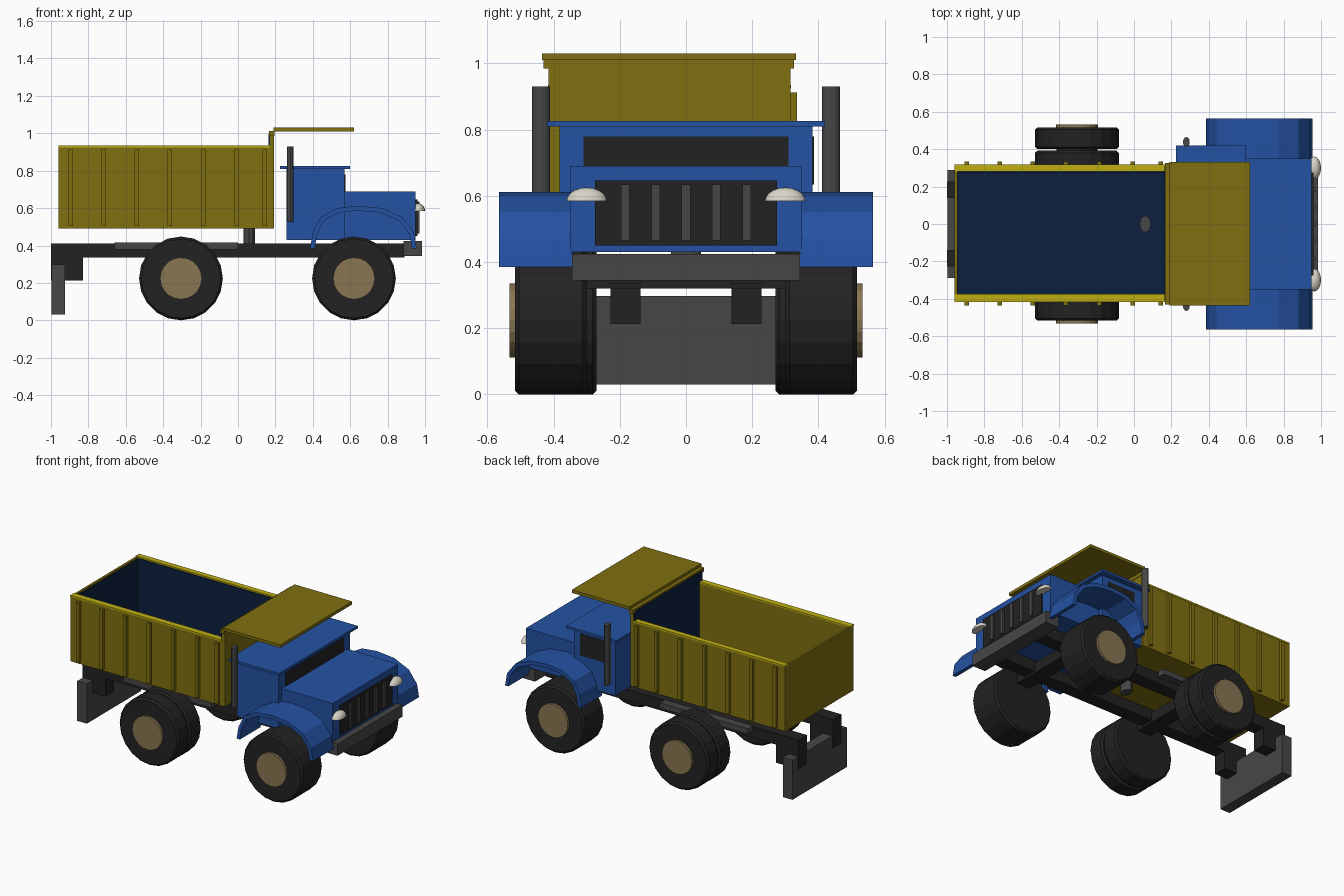
import bpy, bmesh, math
from mathutils import Matrix

if "Cube" in bpy.data.objects:
    bpy.data.objects.remove(bpy.data.objects["Cube"])


def material(name, rgb):
    m = bpy.data.materials.new(name)
    m.diffuse_color = (*rgb, 1)
    m.use_nodes = True
    m.node_tree.nodes["Principled BSDF"].inputs["Base Color"].default_value = m.diffuse_color
    return m


BLUE = material("cab blue", (.018, .085, .37))
YELLOW = material("bed yellow", (.215, .160, .005))
BRIGHT = material("rim yellow", (.52, .43, .006))
BLACK = material("rubber black", (.016, .016, .016))
GREY = material("steel grey", (.062, .062, .062))
TAN = material("hub tan", (.25, .18, .085))
WHITE = material("lamp white", (.68, .66, .57))
NAVY = material("liner navy", (.0035, .0145, .053))


def finish(name, bm, mat):
    bmesh.ops.recalc_face_normals(bm, faces=bm.faces[:])
    me = bpy.data.meshes.new(name)
    bm.to_mesh(me)
    bm.free()
    me.materials.append(mat)
    ob = bpy.data.objects.new(name, me)
    bpy.context.collection.objects.link(ob)
    return ob


def box(name, x, y, z, mat):
    bm = bmesh.new()
    bmesh.ops.create_cube(bm, size=1)
    for v in bm.verts:
        v.co = [(lo + hi) / 2 + c * (hi - lo)
                for c, (lo, hi) in zip(v.co, (x, y, z))]
    return finish(name, bm, mat)


def mirrored(y, side):
    return tuple(sorted((y[0] * side, y[1] * side)))


def wheel_part(name, x, y, r, mat, bevel=0.0):
    # cylinder lying along y, with optional chamfered shoulders
    bm = bmesh.new()
    bmesh.ops.create_cone(bm, cap_ends=True, segments=20, radius1=r, radius2=r,
                          depth=y[1] - y[0])
    if bevel:
        rims = [e for e in bm.edges if abs(e.verts[0].co.z - e.verts[1].co.z) < 1e-4]
        bmesh.ops.bevel(bm, geom=rims, offset=bevel, segments=1, affect='EDGES')
    bm.transform(Matrix.Translation((x, sum(y) / 2, .224)) @ Matrix.Rotation(math.pi / 2, 4, 'X'))
    return finish(name, bm, mat)


def post(name, x, y, z, rx, ry, mat):
    bm = bmesh.new()
    bmesh.ops.create_cone(bm, cap_ends=True, segments=12, radius1=1, radius2=1, depth=1)
    for v in bm.verts:
        v.co = (x + v.co.x * rx, y + v.co.y * ry, sum(z) / 2 + v.co.z * (z[1] - z[0]))
    return finish(name, bm, mat)


def fender(side):
    # arched sheet: outer profile and the same profile pulled inwards
    outer = [(.385, .385), (.40, .47), (.44, .55), (.53, .60), (.64, .612),
             (.77, .60), (.88, .55), (.94, .47), (.955, .385)]
    n = len(outer)
    inner = []
    for i, (x, z) in enumerate(outer):
        a, b = outer[max(i - 1, 0)], outer[min(i + 1, n - 1)]
        dx, dz = b[0] - a[0], b[1] - a[1]
        d = math.hypot(dx, dz)
        inner.append((x + dz / d * .025, z - dx / d * .025))
    inner[0], inner[-1] = (.41, .385), (.93, .385)
    bm = bmesh.new()
    rings = [[bm.verts.new((x, side * y, z)) for x, z in p]
             for p, y in ((outer, .345), (outer, .565), (inner, .565), (inner, .345))]
    for k in range(4):
        a, b = rings[k], rings[(k + 1) % 4]
        for i in range(n - 1):
            bm.faces.new((a[i], a[i + 1], b[i + 1], b[i]))
    for i in (0, n - 1):
        bm.faces.new([r[i] for r in rings])
    finish("front_fender", bm, BLUE)


def headlight(side):
    # upper half of a squashed sphere
    bm = bmesh.new()
    bmesh.ops.create_uvsphere(bm, u_segments=16, v_segments=10, radius=1)
    cut = bmesh.ops.bisect_plane(bm, geom=bm.verts[:] + bm.edges[:] + bm.faces[:],
                                 plane_co=(0, 0, 0), plane_no=(0, 0, 1), clear_inner=True)
    bmesh.ops.holes_fill(bm, edges=[e for e in bm.edges if e.is_boundary])
    for v in bm.verts:
        v.co = (.964 + v.co.x * .036, side * .30 + v.co.y * .061, .584 + v.co.z * .041)
    ob = finish("headlight", bm, WHITE)
    for p in ob.data.polygons:
        p.use_smooth = abs(p.normal.z) < .999


# dump bed
box("bed_floor", (-.96, .19), (-.415, .315), (.49, .515), YELLOW)
box("bed_left_wall", (-.96, .19), (.28, .315), (.49, .925), YELLOW)
box("bed_right_wall", (-.96, .19), (-.415, -.375), (.49, .925), YELLOW)
box("tailgate", (-.96, -.945), (-.375, .28), (.49, .93), YELLOW)
box("headboard", (.17, .192), (-.415, .315), (.49, 1.012), YELLOW)
box("canopy", (.19, .62), (-.435, .332), (1.01, 1.03), YELLOW)
box("canopy_lip", (.165, .195), (-.43, .327), (.985, 1.012), YELLOW)
box("left_rim", (-.96, .17), (.28, .317), (.925, .935), BRIGHT)
box("right_rim", (-.96, .17), (-.417, -.375), (.925, .935), BRIGHT)

# dark lining of the bed
box("floor_liner", (-.945, .17), (-.375, .28), (.515, .52), NAVY)
box("tailgate_liner", (-.945, -.94), (-.375, .28), (.52, .92), NAVY)
box("headboard_liner", (.163, .17), (-.41, .31), (.52, 1.0), NAVY)
box("left_liner", (-.94, .165), (.275, .28), (.52, .925), NAVY)

# bed ribs on both sides
for rx in (-.893, -.717, -.542, -.365, -.185, -.006, .142):
    box("rib", (rx - .012, rx + .012), (.31, .335), (.505, .912), YELLOW)
    box("rib", (rx - .012, rx + .012), (-.435, -.41), (.505, .912), YELLOW)

# cab and hood
box("cab", (.26, .57), (-.382, .382), (.43, .815), BLUE)
box("cab_roof", (.225, .60), (-.42, .42), (.81, .826), BLUE)
box("hood", (.565, .95), (-.35, .35), (.43, .69), BLUE)
box("windscreen", (.568, .574), (-.31, .31), (.69, .78), BLACK)
box("side_window", (.32, .52), (.38, .386), (.635, .78), BLACK)
box("grille", (.945, .96), (-.275, .275), (.45, .647), BLACK)
for i in range(-2, 3):
    box("grille_bar", (.955, .97), (i * .0915 - .013, i * .0915 + .013), (.465, .635), GREY)
box("bumper", (.885, .985), (-.345, .345), (.345, .425), GREY)

# chassis
box("rear_guard", (-.997, -.925), (-.29, .29), (.03, .298), GREY)
box("front_axle", (.57, .67), (-.35, .35), (.32, .39), BLACK)
box("rear_axle", (-.355, -.255), (-.30, .30), (.32, .39), BLACK)
post("lift_cylinder", .06, 0, (.35, .53), .03, .045, GREY)

# paired parts
for s in (-1, 1):
    box("frame_rail", (-1, .89), mirrored((.138, .228), s), (.335, .41), BLACK)
    box("rear_bracket", (-1, -.83), mirrored((.138, .228), s), (.213, .34), BLACK)
    box("side_plate", (-.66, 0), mirrored((.225, .28), s), (.378, .415), GREY)
    post("exhaust_stack", .28, s * .438, (.525, .93), .018, .027, GREY)
    fender(s)
    headlight(s)
    wheel_part("front_tyre", .62, mirrored((.30, .517), s), .224, BLACK, .012)
    wheel_part("front_hub", .62, mirrored((.50, .533), s), .112, TAN)
    wheel_part("rear_outer_tyre", -.305, mirrored((.40, .517), s), .224, BLACK, .012)
    wheel_part("rear_inner_tyre", -.305, mirrored((.27, .392), s), .224, BLACK, .012)
    wheel_part("rear_drum", -.305, mirrored((.38, .41), s), .11, BLACK)
    wheel_part("rear_hub", -.305, mirrored((.50, .533), s), .112, TAN)
